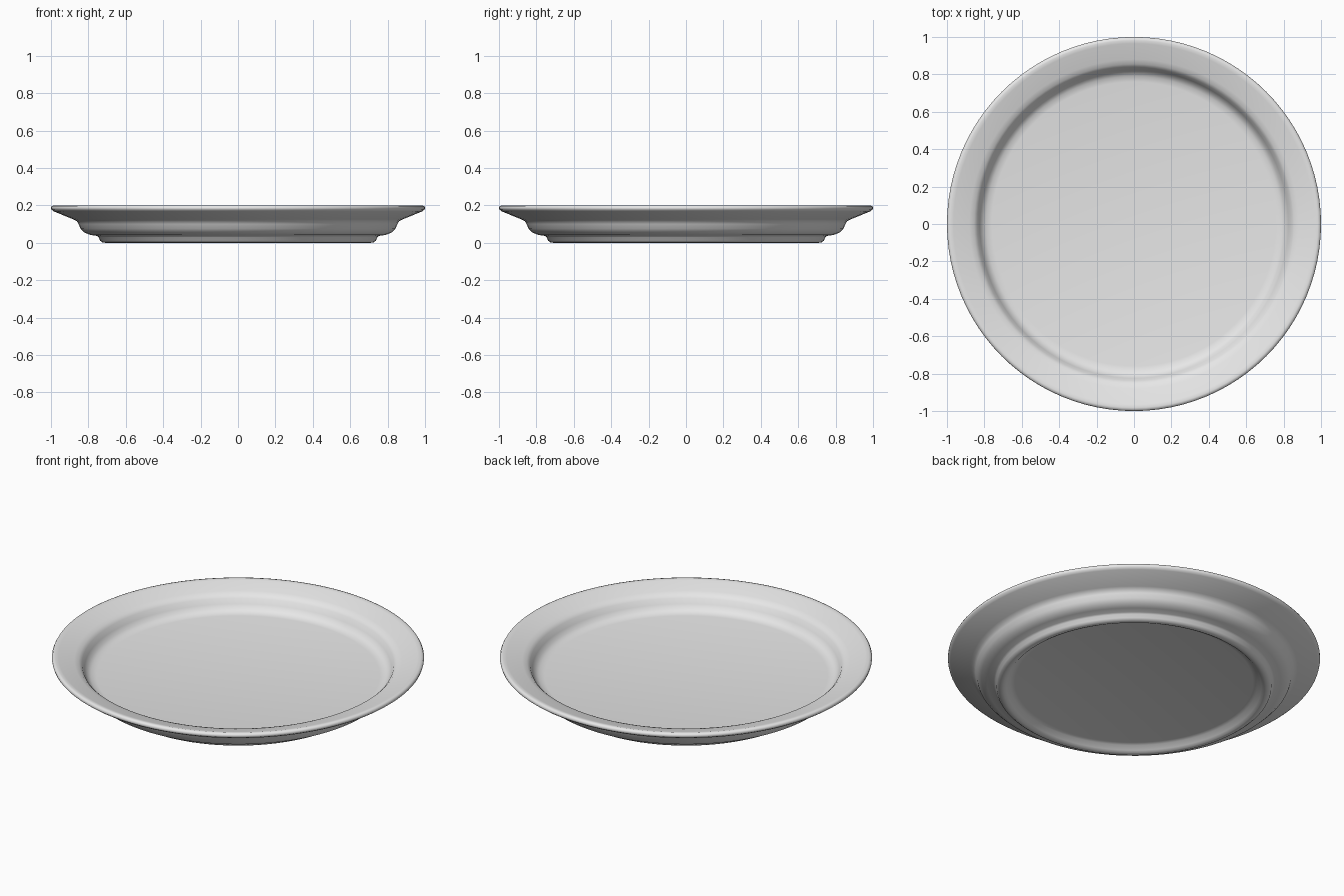
import bpy
import bmesh
from math import tau

SEGMENTS = 96

cube = bpy.data.objects.get("Cube")
if cube:
    bpy.data.objects.remove(cube, do_unlink=True)

# Glazed ceramic colour
glaze = bpy.data.materials.new("white_glaze")
glaze.use_nodes = True
colour = (0.8, 0.8, 0.8, 1.0)
glaze.diffuse_color = colour
glaze.node_tree.nodes["Principled BSDF"].inputs["Base Color"].default_value = colour

# Cross-section pieces as (radius, height), from underside centre to top centre
underside = [(0, 0.035), (0.64, 0.035), (0.665, 0.03), (0.685, 0.01)]
foot_ring = [(0.7, 0.002), (0.71, 0), (0.725, 0.002), (0.738, 0.012), (0.745, 0.03)]
belly = [(0.755, 0.037), (0.79, 0.042), (0.82, 0.054), (0.842, 0.075),
         (0.852, 0.1), (0.862, 0.116), (0.88, 0.125)]
rim = [(0.985, 0.168), (0.998, 0.178), (1, 0.187), (0.995, 0.197),
       (0.982, 0.2), (0.965, 0.196)]
well = [(0.88, 0.172), (0.855, 0.164), (0.838, 0.148), (0.825, 0.12),
        (0.81, 0.098), (0.79, 0.085), (0.76, 0.08), (0, 0.08)]
profile = underside + foot_ring + belly + rim + well

# Revolve the cross-section into the plate
bm = bmesh.new()
verts = [bm.verts.new((r, 0, z)) for r, z in profile]
edges = [bm.edges.new(pair) for pair in zip(verts, verts[1:])]
bmesh.ops.spin(bm, geom=verts + edges, cent=(0, 0, 0), axis=(0, 0, 1),
               angle=tau, steps=SEGMENTS)
bmesh.ops.remove_doubles(bm, verts=bm.verts, dist=0.0005)
bmesh.ops.recalc_face_normals(bm, faces=bm.faces)
for face in bm.faces:
    face.smooth = True

mesh = bpy.data.meshes.new("plate")
bm.to_mesh(mesh)
bm.free()
mesh.materials.append(glaze)
plate = bpy.data.objects.new("plate", mesh)
bpy.context.collection.objects.link(plate)
